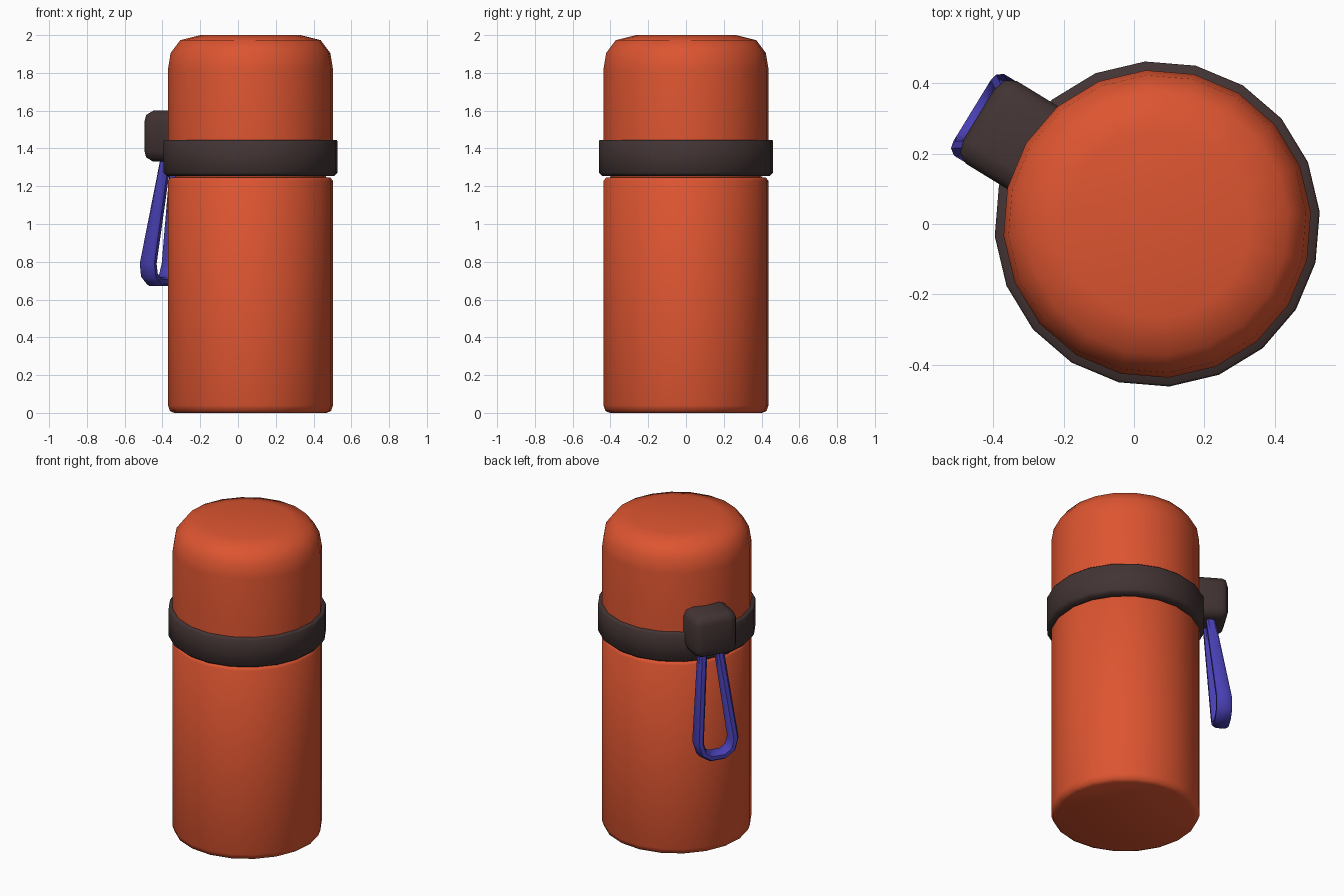
import bpy, bmesh, math
from mathutils import Vector

if "Cube" in bpy.data.objects:
    bpy.data.objects.remove(bpy.data.objects["Cube"])

CX = 0.066                                   # axis of the flask
SIDES, TWIST = 20, math.radians(4.3)
ANG = math.radians(148.5)                    # direction of the strap mount
U = Vector((math.cos(ANG), math.sin(ANG), 0))    # outward
T = Vector((-U.y, U.x, 0))                       # sideways


def material(name, rgb):
    m = bpy.data.materials.new(name)
    m.diffuse_color = (*rgb, 1)
    m.use_nodes = True
    m.node_tree.nodes["Principled BSDF"].inputs["Base Color"].default_value = m.diffuse_color
    return m


orange = material("orange", (0.72, 0.09, 0.03))
brown = material("dark brown", (0.056, 0.034, 0.034))
blue = material("blue", (0.065, 0.05, 0.45))


def local(r, t, z):
    """Point from outward distance, sideways distance and height."""
    return Vector((CX, 0, z)) + U * r + T * t


def finish(bm, name, mat, angle):
    bmesh.ops.recalc_face_normals(bm, faces=bm.faces)
    me = bpy.data.meshes.new(name)
    bm.to_mesh(me)
    bm.free()
    ob = bpy.data.objects.new(name, me)
    bpy.context.collection.objects.link(ob)
    me.materials.append(mat)
    bpy.ops.object.select_all(action='DESELECT')
    ob.select_set(True)
    bpy.context.view_layer.objects.active = ob
    bpy.ops.object.shade_smooth_by_angle(angle=math.radians(angle))
    return ob


def skin(bm, rings, closed=False):
    """Join successive vertex rings with quads; cap the ends unless closed."""
    n = len(rings[0])
    pairs = list(zip(rings, rings[1:])) + ([(rings[-1], rings[0])] if closed else [])
    for a, b in pairs:
        for i in range(n):
            j = (i + 1) % n
            bm.faces.new((a[i], a[j], b[j], b[i]))
    if not closed:
        bm.faces.new(rings[0])
        bm.faces.new(rings[-1])


def lathe(name, profile, mat, closed=False):
    bm = bmesh.new()
    rings = []
    for r, z in profile:
        rings.append([bm.verts.new((CX + r * math.cos(TWIST + k * math.tau / SIDES),
                                    r * math.sin(TWIST + k * math.tau / SIDES), z))
                      for k in range(SIDES)])
    skin(bm, rings, closed)
    return finish(bm, name, mat, 50)


# Body with a recessed neck under the band
lathe("body", [(0.405, 0), (0.428, 0.01), (0.438, 0.04), (0.438, 1.228),
               (0.425, 1.245), (0.40, 1.248), (0.40, 1.30)], orange)
# Domed lid
lathe("lid", [(0.42, 1.29), (0.438, 1.30), (0.438, 1.82), (0.424, 1.905),
              (0.373, 1.973), (0.265, 2.0)], orange)
# Band around the lid
lathe("band", [(0.40, 1.255), (0.445, 1.255), (0.463, 1.272), (0.463, 1.438),
               (0.457, 1.445), (0.40, 1.445)], brown, closed=True)

# Chamfered strap mount on the band
bm = bmesh.new()
bmesh.ops.create_cube(bm, size=1)
bmesh.ops.bevel(bm, geom=[e for e in bm.edges if any(v.co.x > 0 for v in e.verts)],
                offset=0.2, offset_type='OFFSET', segments=2, profile=0.5, affect='EDGES')
for v in bm.verts:
    v.co = local(0.49 + v.co.x * 0.21, v.co.y * 0.276, 1.465 + v.co.z * 0.27)
finish(bm, "strap_mount", brown, 50)

# Teardrop strap loop, wider towards the bottom: (sideways, height)
half = [(0.045, 1.40), (0.111, 0.79), (0.092, 0.728), (0.042, 0.695)]
path = half + [(-t, z) for t, z in reversed(half)]
bm = bmesh.new()
rings = []
for i, (t, z) in enumerate(path):
    a, b = Vector(path[max(i - 1, 0)]), Vector(path[min(i + 1, len(path) - 1)])
    d = (b - a).normalized()
    n = Vector((-d.y, d.x))                  # in-plane normal of the path
    f = min(1, (1.36 - z) / 0.6)             # 0 at the top, 1 at the bottom
    rc, w = 0.492 + 0.079 * f, 0.026 + 0.02 * f
    section = [(w, 0.012), (w * 0.6, 0.025), (-w * 0.6, 0.025),
               (-w, 0.012), (-w, -0.012), (-w * 0.6, -0.025),
               (w * 0.6, -0.025), (w, -0.012)]
    rings.append([bm.verts.new(local(rc + p, t + n.x * q, z + n.y * q))
                  for p, q in section])
skin(bm, rings)
finish(bm, "strap_loop", blue, 40)
